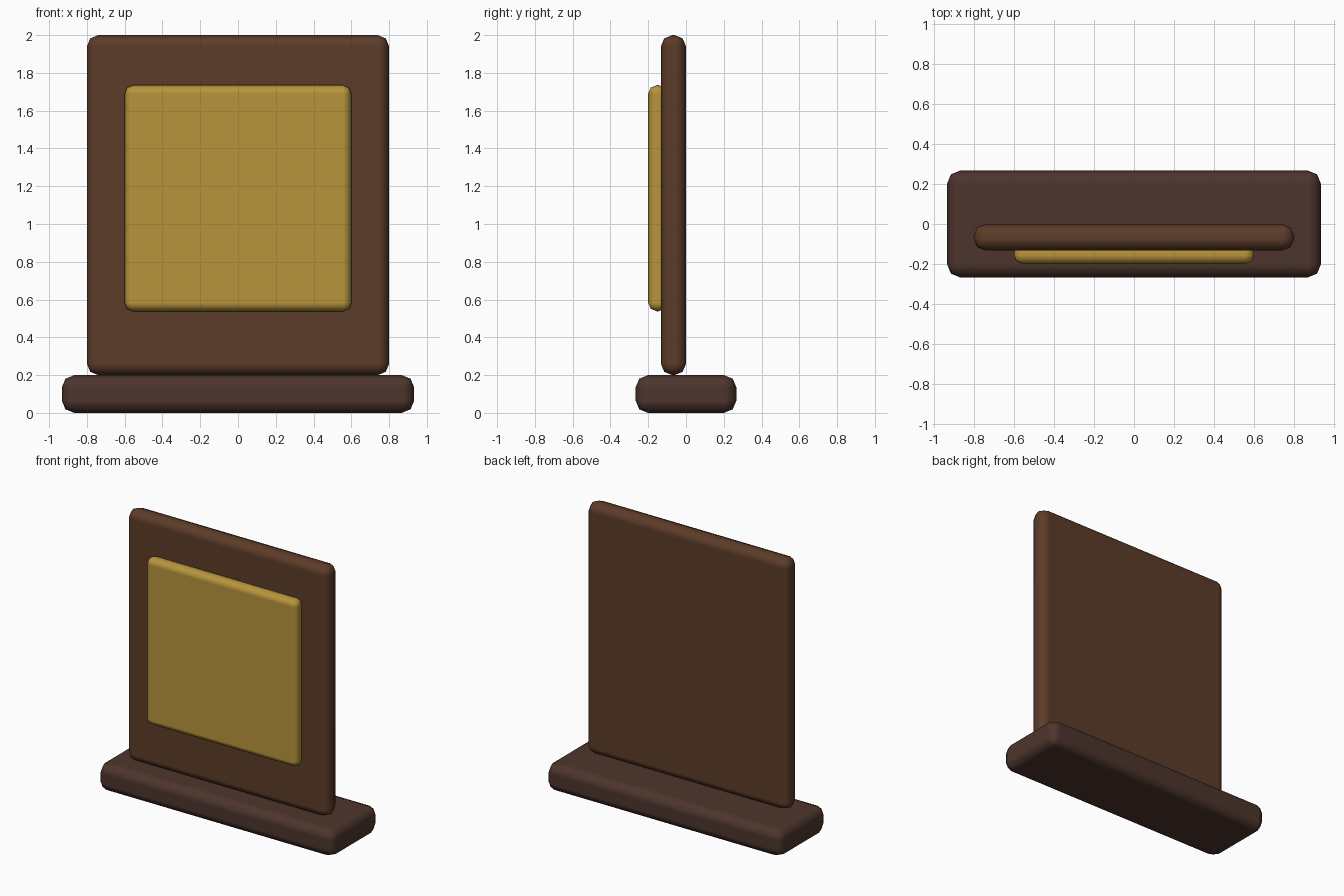
import bpy

if "Cube" in bpy.data.objects:
    bpy.data.objects.remove(bpy.data.objects["Cube"])


def material(name, rgb):
    mat = bpy.data.materials.new(name)
    mat.diffuse_color = (*rgb, 1.0)
    mat.use_nodes = True
    mat.node_tree.nodes["Principled BSDF"].inputs["Base Color"].default_value = mat.diffuse_color
    return mat


def rounded_box(name, low, high, radius, mat):
    size = [b - a for a, b in zip(low, high)]
    centre = [(a + b) / 2 for a, b in zip(low, high)]
    bpy.ops.mesh.primitive_cube_add(size=1, location=centre)
    obj = bpy.context.object
    obj.name = name
    obj.scale = size
    bpy.ops.object.transform_apply(location=False, rotation=False, scale=True)
    obj.data.materials.append(mat)
    bpy.ops.object.shade_smooth()
    bevel = obj.modifiers.new("rounded_edges", "BEVEL")
    bevel.width = radius
    bevel.segments = 2
    bevel.harden_normals = True
    return obj


dark_wood = material("dark_wood", (0.075, 0.036, 0.026))
wood = material("wood", (0.107, 0.045, 0.022))
gold = material("gold", (0.48, 0.30, 0.045))

# Foot slab
rounded_box("base", (-0.933, -0.267, 0), (0.933, 0.267, 0.2), 0.066, dark_wood)
# Upright board standing on the base
rounded_box("board", (-0.8, -0.133, 0.2), (0.8, 0, 2.0), 0.06, wood)
# Gold plate set into the front of the board
rounded_box("plate", (-0.6, -0.2, 0.538), (0.6, -0.1, 1.735), 0.045, gold)
